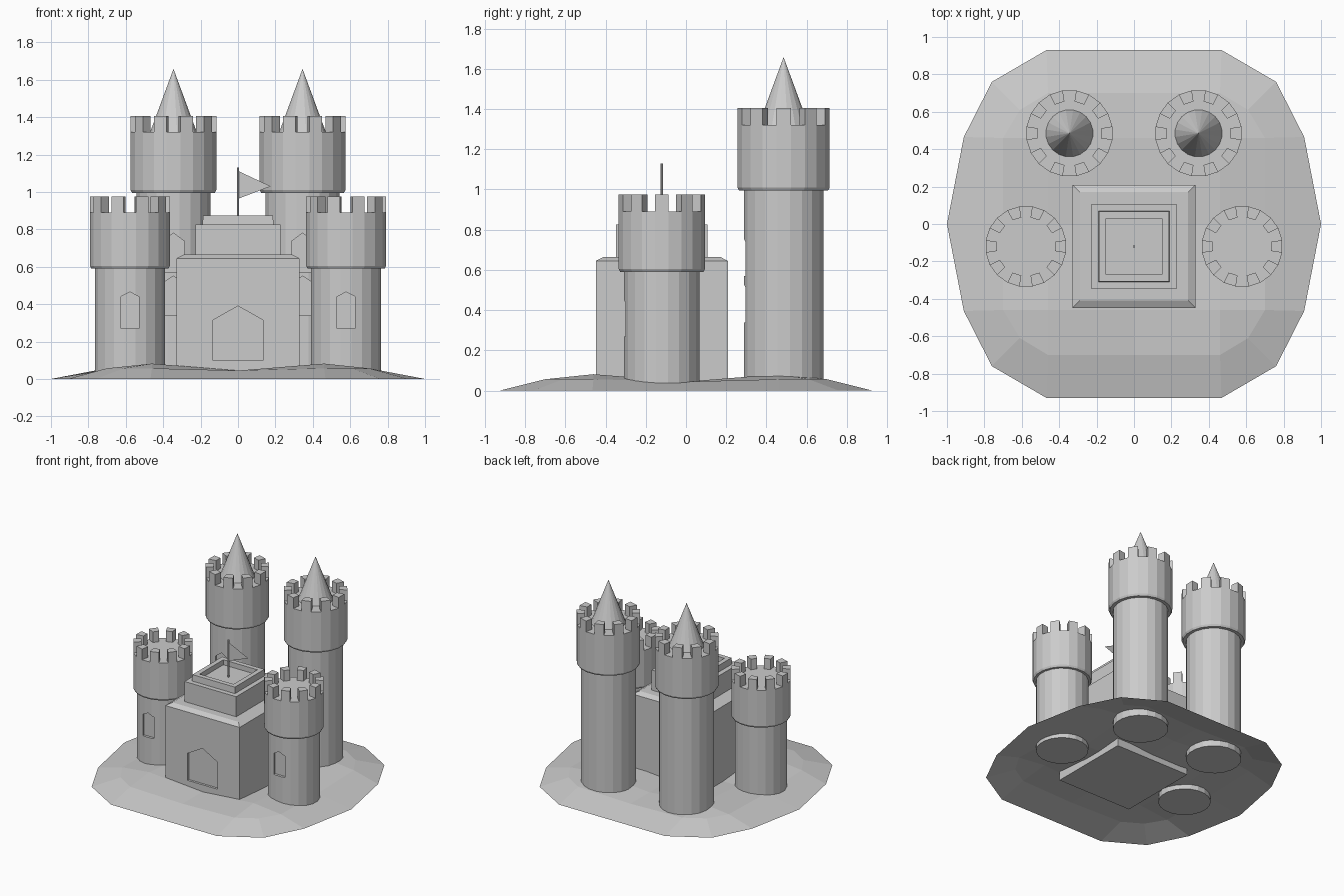
import bpy, bmesh, math

if "Cube" in bpy.data.objects:
    bpy.data.objects.remove(bpy.data.objects["Cube"])

SIDES = 20


def make(name, verts, faces):
    bm = bmesh.new()
    vs = [bm.verts.new(v) for v in verts]
    for f in faces:
        bm.faces.new([vs[i] for i in f])
    bmesh.ops.recalc_face_normals(bm, faces=bm.faces)
    mesh = bpy.data.meshes.new(name)
    bm.to_mesh(mesh)
    bm.free()
    ob = bpy.data.objects.new(name, mesh)
    bpy.context.collection.objects.link(ob)
    return ob


def loft(name, rings):
    """Closed skin through rings of equal vertex count."""
    n = len(rings[0])
    verts = [v for r in rings for v in r]
    faces = [[k * n + i, k * n + (i + 1) % n, (k + 1) * n + (i + 1) % n, (k + 1) * n + i]
             for k in range(len(rings) - 1) for i in range(n)]
    faces += [list(range(n))[::-1], [(len(rings) - 1) * n + i for i in range(n)]]
    return make(name, verts, faces)


def circle(x, y, r, z, n=SIDES):
    return [(x + r * math.cos((i - 0.5) * math.tau / n),
             y + r * math.sin((i - 0.5) * math.tau / n), z) for i in range(n)]


def square(h, z, y=-0.12):
    return [(-h, y - h, z), (h, y - h, z), (h, y + h, z), (-h, y + h, z)]


def cut_arch(target, x, half, z0, z1, z2, y_front, y_back):
    """Shallow recess shaped like a pointed arch."""
    shape = [(-half, z0), (half, z0), (half, z1), (0, z2), (-half, z1)]
    cutter = loft("arch_cutter", [[(x + a, y, b) for a, b in shape] for y in (y_front, y_back)])
    cutter.hide_render = True
    mod = target.modifiers.new("recess", 'BOOLEAN')
    mod.operation = 'DIFFERENCE'
    mod.solver = 'EXACT'
    mod.object = cutter
    bpy.context.view_layer.objects.active = target
    bpy.ops.object.modifier_apply(modifier=mod.name)
    bpy.data.objects.remove(cutter)


def tower(name, x, y, r, head_r, z_head, z_floor, z_top, windows, half):
    # shaft flaring into a wider head
    prof = [(r, 0.01), (r, z_head), (head_r - 0.008, z_head),
            (head_r, z_head + 0.015), (head_r, z_floor)]
    body = loft(name, [circle(x, y, a, z) for a, z in prof])
    for z0, z1, z2 in windows:
        cut_arch(body, x, half, z0, z1, z2, y - r - 0.1, y - r + 0.022)
    # merlons on every second side
    lo, li = circle(x, y, head_r, z_floor), circle(x, y, head_r - 0.06, z_floor)
    verts, faces = [], []
    for i in range(0, SIDES, 2):
        j = i + 1
        quad = [lo[i], lo[j], li[j], li[i]]
        b = len(verts)
        verts += quad + [(p[0], p[1], z_top) for p in quad]
        faces.append([b + 4, b + 5, b + 6, b + 7])
        faces += [[b + k, b + (k + 1) % 4, b + 4 + (k + 1) % 4, b + 4 + k] for k in range(4)]
    make(name + "_merlons", verts, faces)


for side, s in (("left", -1), ("right", 1)):
    tower("front_tower_" + side, s * 0.578, -0.12, 0.19, 0.217, 0.59, 0.89, 0.975,
          [(0.27, 0.44, 0.465)], 0.048)
    tower("rear_tower_" + side, s * 0.345, 0.485, 0.2, 0.232, 0.995, 1.32, 1.405,
          [(0.34, 0.51, 0.55), (0.57, 0.735, 0.78)], 0.06)
    # conical roof
    roof = [circle(s * 0.345, 0.485, 0.13, 1.31), circle(s * 0.345, 0.485, 0.001, 1.655)]
    loft("roof_" + side, roof)

# keep with chamfered top and door recess
keep = loft("keep", [square(0.328, 0.0), square(0.328, 0.645), square(0.29, 0.665)])
cut_arch(keep, 0, 0.133, 0.10, 0.315, 0.39, -0.6, -0.43)

# stepped upper storey with sunken roof
loft("keep_upper", [square(0.228, 0.66), square(0.228, 0.825), square(0.19, 0.825),
                    square(0.187, 0.875), square(0.15, 0.875), square(0.15, 0.835)])

# flag pole and pennant
loft("flag_pole", [circle(0, -0.12, 0.007, z, 8) for z in (0.83, 1.13)])
make("flag", [(0.005, -0.12, 1.11), (0.005, -0.12, 0.965), (0.175, -0.12, 1.03)], [[0, 1, 2]])

# mound: open grid sheet with rounded border
axis = [-1, -0.7, -0.46, 0, 0.46, 0.7, 1]
verts, index = [], {}


def mound_point(i, j):
    a, b = abs(i), abs(j)
    sx, sy = (i > 0) - (i < 0), (j > 0) - (j < 0)
    if max(a, b) == 3:      # border
        if a == b:
            return (sx * 0.76, sy * 0.76, 0)
        return (sx * (1.0 if b == 0 else 0.91), sy * 0.465, 0) if a == 3 else (sx * 0.468, sy * 0.93, 0)
    x, y = axis[i + 3], axis[j + 3]
    if max(a, b) == 2:      # shoulder
        z = 0.045 if 0 in (a, b) else 0.057
        if a == b:
            x, y = sx * 0.61, sy * 0.61
        return (x, y, z)
    return (x, y, 0.045 if 0 in (a, b) else 0.082)


inner = range(-2, 3)
for i in inner:
    for j in inner:
        index[i, j] = len(verts)
        verts.append(mound_point(i, j))
faces = [[index[i, j], index[i + 1, j], index[i + 1, j + 1], index[i, j + 1]]
         for i in range(-2, 2) for j in range(-2, 2)]
# walk round the shoulder and join it to the border
loop = [(2, j) for j in range(-2, 2)] + [(i, 2) for i in range(2, -2, -1)] \
    + [(-2, j) for j in range(2, -2, -1)] + [(i, -2) for i in range(-2, 2)]
start = len(verts)
for i, j in loop:
    verts.append(mound_point(i * 3 // 2 if abs(i) == 2 and (abs(j) < 2 or abs(i) == abs(j)) else i,
                             j * 3 // 2 if abs(j) == 2 and (abs(i) < 2 or abs(i) == abs(j)) else j))
n = len(loop)
for k in range(n):
    m = (k + 1) % n
    faces.append([index[loop[k]], start + k, start + m, index[loop[m]]])
make("mound", verts, faces)
